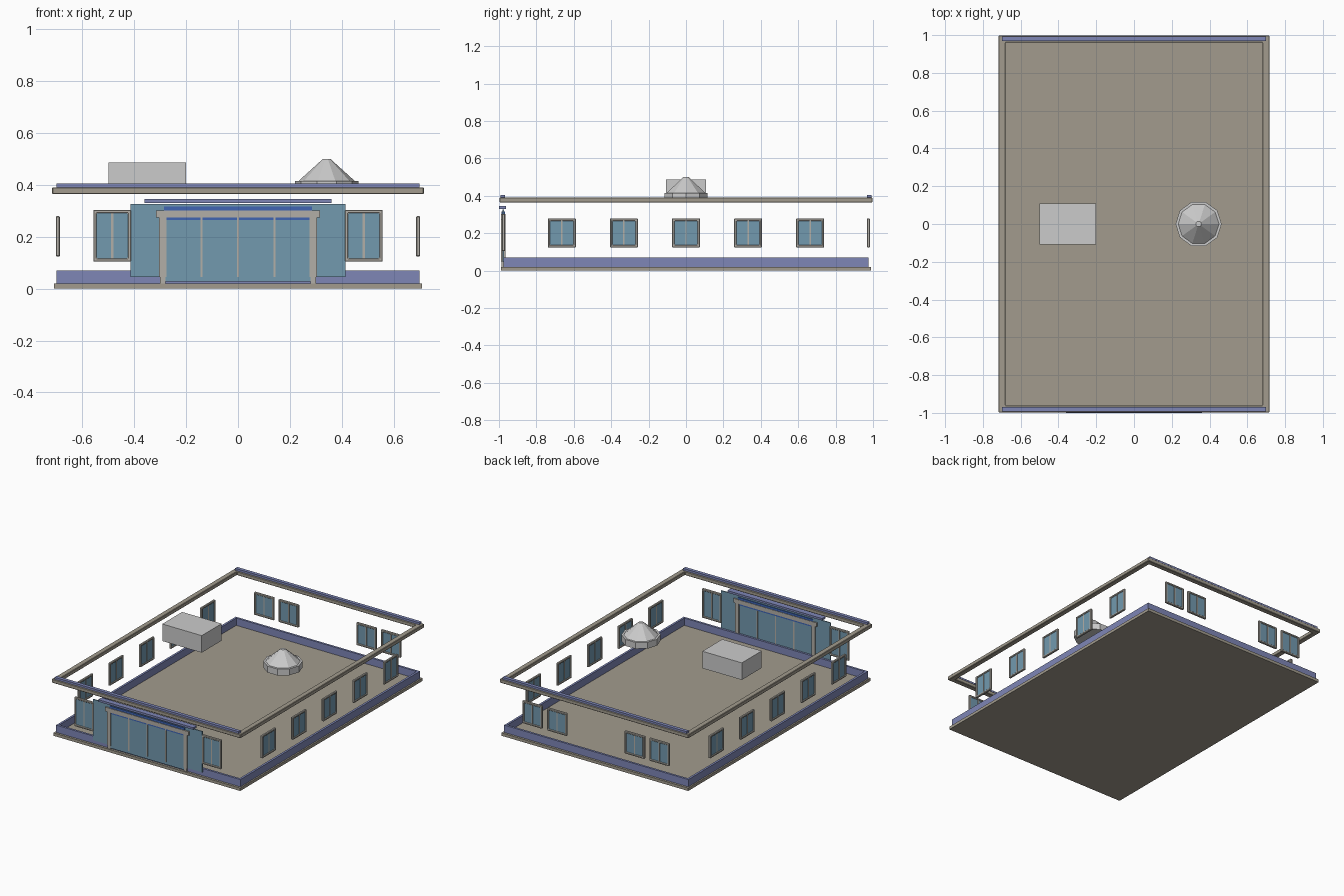
import bpy, bmesh
from math import pi, cos, sin

if "Cube" in bpy.data.objects:
    bpy.data.objects.remove(bpy.data.objects["Cube"])

def material(name, rgb):
    m = bpy.data.materials.new(name)
    m.diffuse_color = (*rgb, 1)
    m.use_nodes = True
    m.node_tree.nodes["Principled BSDF"].inputs["Base Color"].default_value = m.diffuse_color
    return m

TAN = material("tan_stone", (0.36, 0.33, 0.27))
TRIM = material("pale_trim", (0.45, 0.43, 0.39))
BLUE = material("blue_band", (0.21, 0.24, 0.47))
BRIGHT = material("bright_blue", (0.05, 0.13, 0.45))
GLASS = material("glass", (0.17, 0.32, 0.43))

def make(name, bm, mat=None, loc=(0, 0, 0), rot=(0, 0, 0), bevel=0):
    bmesh.ops.recalc_face_normals(bm, faces=bm.faces)
    me = bpy.data.meshes.new(name)
    bm.to_mesh(me)
    bm.free()
    ob = bpy.data.objects.new(name, me)
    bpy.context.collection.objects.link(ob)
    ob.location, ob.rotation_euler = loc, rot
    if mat:
        me.materials.append(mat)
    if bevel:
        b = ob.modifiers.new("bevel", 'BEVEL')
        b.width, b.segments = bevel, 1
    return ob

def box(name, x, y, z, mat=None):
    """Box from (min, max) ranges."""
    bm = bmesh.new()
    bmesh.ops.create_cube(bm, size=1)
    for v in bm.verts:
        v.co = [r[0] + (c + 0.5) * (r[1] - r[0]) for c, r in zip(v.co, (x, y, z))]
    return make(name, bm, mat)

def ring(name, ox, oy, width, z0, z1, mat, bevel=0, **place):
    """Rectangular frame lying flat, with outer half sizes ox, oy."""
    bm = bmesh.new()
    loops = []
    for inset, z in ((0, z0), (0, z1), (width, z1), (width, z0)):
        a, b = ox - inset, oy - inset
        loops.append([bm.verts.new((sx * a, sy * b, z))
                      for sx, sy in ((-1, -1), (1, -1), (1, 1), (-1, 1))])
    for i in range(4):
        p, q = loops[i], loops[(i + 1) % 4]
        for j in range(4):
            k = (j + 1) % 4
            bm.faces.new((p[j], p[k], q[k], q[j]))
    return make(name, bm, mat, bevel=bevel, **place)

def window(name, loc, turn, w, h):
    """Two-pane window standing upright, turned about z."""
    place = dict(loc=loc, rot=(pi / 2, 0, turn))
    ring(name + "_frame", w / 2, h / 2, 0.013, -0.008, 0.008, TRIM, 0.003, **place)
    for part, hw, t, mat in (("_glass", w / 2 - 0.012, 0.003, GLASS),
                             ("_mullion", 0.004, 0.006, TRIM)):
        ob = box(name + part, (-hw, hw), (0.012 - h / 2, h / 2 - 0.012), (-t, t), mat)
        ob.location, ob.rotation_euler = place["loc"], place["rot"]

# Base slab and blue plinth band
box("base_slab", (-0.71, 0.71), (-0.99, 0.99), (0, 0.02), TAN)
ring("plinth_band", 0.70, 0.975, 0.015, 0.02, 0.07, BLUE)

# Open roof cornice with blue coping at front and back
ring("roof_cornice", 0.717, 0.997, 0.036, 0.365, 0.391, TAN, 0.003)
for s, n in ((-1, "front"), (1, "back")):
    ys = sorted((s * 0.968, s * 0.992))
    box(n + "_coping", (-0.70, 0.70), ys, (0.391, 0.405), BLUE)

# Windows on the sides, back and front
for s, n in ((-1, "left"), (1, "right")):
    for i in range(5):
        window(f"{n}_window_{i}", (s * 0.695, (i - 2) * 0.332, 0.202), pi / 2, 0.15, 0.155)
    for i, x in enumerate((0.295, 0.482)):
        window(f"back_{n}_window_{i}", (s * x, 0.975, 0.202), 0, 0.15, 0.155)
    window(f"front_{n}_window", (s * 0.485, -0.975, 0.204), 0, 0.146, 0.20)

# Entrance: glass wall, portal, mullions and canopy
box("entrance_glass", (-0.415, 0.415), (-0.981, -0.974), (0.045, 0.326), GLASS)
box("door_glass", (-0.28, 0.28), (-0.983, -0.976), (0.027, 0.30), GLASS)
for i in range(5):
    x = (i - 2) * 0.14
    box(f"door_mullion_{i}", (x - 0.004, x + 0.004), (-0.986, -0.970), (0.045, 0.275), TRIM)
for s, n in ((-1, "left"), (1, "right")):
    x = s * 0.29
    box(n + "_column", (x - 0.014, x + 0.014), (-0.988, -0.966), (0.045, 0.275), TRIM)
    box(n + "_column_foot", (x - 0.01, x + 0.01), (-0.986, -0.968), (0.02, 0.045), TRIM)
box("portal_beam", (-0.317, 0.317), (-0.990, -0.966), (0.274, 0.302), TRIM)
box("upper_stripe", (-0.285, 0.285), (-0.986, -0.969), (0.302, 0.317), BRIGHT)
box("lower_stripe", (-0.276, 0.276), (-0.986, -0.969), (0.264, 0.274), BRIGHT)
box("canopy", (-0.36, 0.36), (-1.0, -0.963), (0.331, 0.345), BLUE)

# Rooftop unit
box("rooftop_unit", (-0.50, -0.20), (-0.108, 0.108), (0.37, 0.487))

# Ten-sided roof vent
bm = bmesh.new()
rows = [[bm.verts.new((r * cos(i * pi / 5), r * sin(i * pi / 5), z)) for i in range(10)]
        for r, z in ((0.122, 0.372), (0.122, 0.416), (0.108, 0.416), (0.015, 0.5))]
for p, q in zip(rows, rows[1:]):
    for i in range(10):
        k = (i + 1) % 10
        bm.faces.new((p[i], p[k], q[k], q[i]))
bm.faces.new(rows[0][::-1])
bm.faces.new(rows[-1])
make("roof_vent", bm, loc=(0.342, 0, 0))
